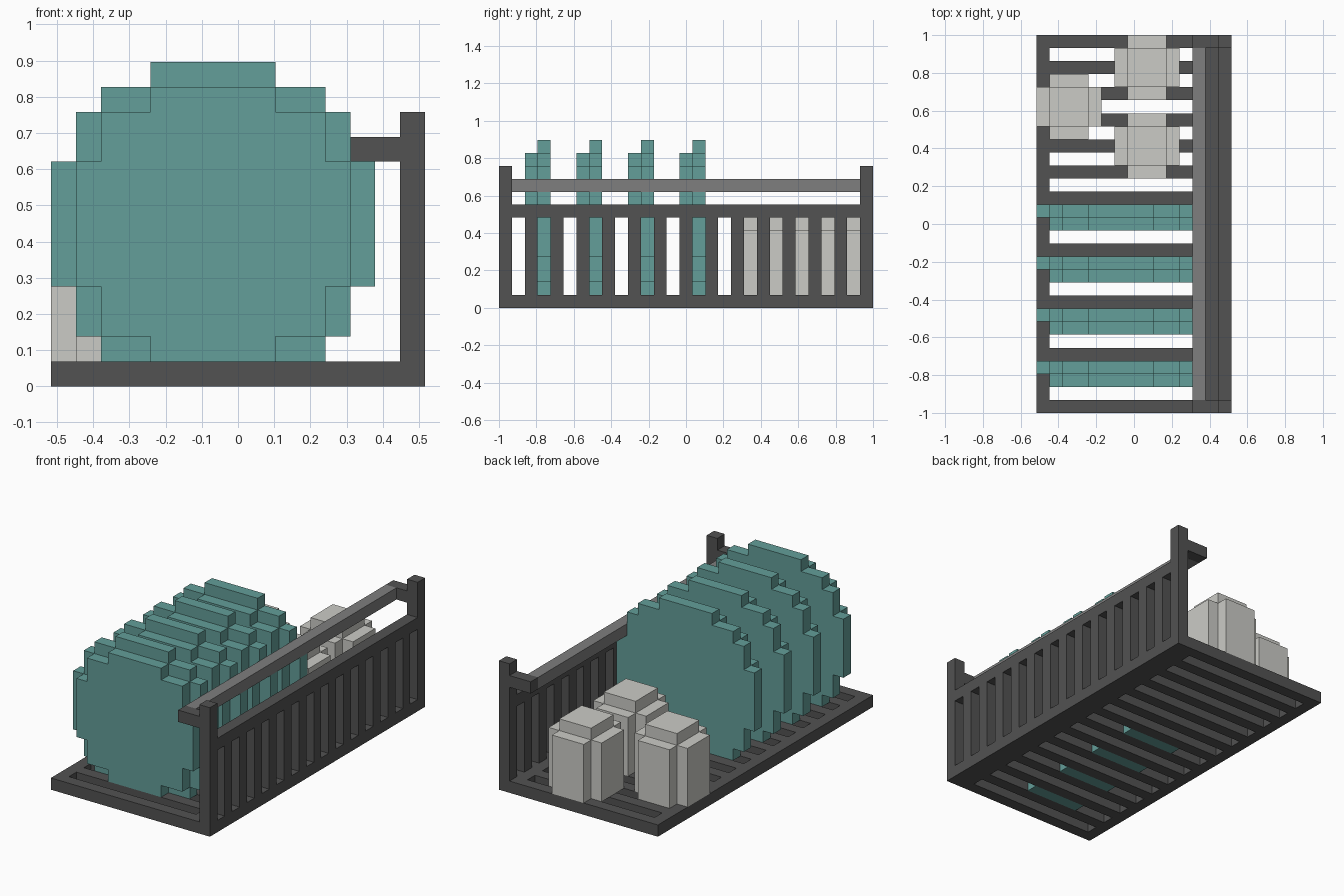
import bpy, bmesh

if "Cube" in bpy.data.objects:
    bpy.data.objects.remove(bpy.data.objects["Cube"])

U = 2 / 29                     # one block of the stepped grid
OX, OY = -7.5, -14.5           # grid origin so the rack is centred


def material(name, rgb):
    m = bpy.data.materials.new(name)
    m.diffuse_color = (*rgb, 1)
    m.use_nodes = True
    m.node_tree.nodes["Principled BSDF"].inputs["Base Color"].default_value = m.diffuse_color
    return m


DARK = material("dark grey metal", (0.084, 0.084, 0.084))
GREY = material("mid grey metal", (0.21, 0.21, 0.21))
TEAL = material("teal ceramic", (0.126, 0.342, 0.319))
PALE = material("pale cup", (0.60, 0.60, 0.565))


def finish(bm, name, mat):
    bmesh.ops.recalc_face_normals(bm, faces=bm.faces)
    for v in bm.verts:
        v.co = ((v.co.x + OX) * U, (v.co.y + OY) * U, v.co.z * U)
    me = bpy.data.meshes.new(name)
    bm.to_mesh(me)
    bm.free()
    me.materials.append(mat)
    ob = bpy.data.objects.new(name, me)
    bpy.context.collection.objects.link(ob)


def add_box(bm, x0, x1, y0, y1, z0, z1):
    vs = bmesh.ops.create_cube(bm, size=1)["verts"]
    for v in vs:
        v.co = (x1 if v.co.x > 0 else x0, y1 if v.co.y > 0 else y0,
                z1 if v.co.z > 0 else z0)


def boxes(name, mat, items):
    bm = bmesh.new()
    for b in items:
        add_box(bm, *b)
    finish(bm, name, mat)


def stepped_outline(corner):
    """Mirror one quarter of a stepped circle into a full loop."""
    right = corner + [(-a, b) for a, b in reversed(corner)]
    return right + [(-a, -b) for a, b in right]


def add_prism(bm, points, direction):
    """Extrude a loop of 3D points along a direction."""
    f = bm.faces.new([bm.verts.new(p) for p in points])
    new = bmesh.ops.extrude_face_region(bm, geom=[f], use_keep_orig=True)["geom"]
    bmesh.ops.translate(bm, vec=direction,
                        verts=[g for g in new if isinstance(g, bmesh.types.BMVert)])


# Slatted base: side frames plus slats on every second row
boxes("base_frame", DARK, [(0, 1, 0, 29, 0, 1), (13, 15, 0, 29, 0, 1)])
boxes("base_slats", DARK, [(1, 13, y, y + 1, 0, 1) for y in range(0, 29, 2)])

# Side fence: bars, rail and tall corner posts
boxes("fence_bars", DARK, [(14, 15, y, y + 1, 1, 7) for y in range(2, 27, 2)])
boxes("fence_rail", DARK, [(14, 15, 1, 28, 7, 8)])
boxes("corner_posts", DARK, [(14, 15, y, y + 1, 1, 11) for y in (0, 28)])

# Inner hanging rail and its brackets
boxes("rail_brackets", DARK, [(12, 14, y, y + 1, 9, 10) for y in (0, 28)])
boxes("hanging_rail", GREY, [(12, 13, 1, 28, 9, 10)])

# Plates: a smaller foot layer in front of a larger rim layer
RIM = stepped_outline([(6.5, 2.5), (5.5, 2.5), (5.5, 4.5), (4.5, 4.5),
                       (4.5, 5.5), (2.5, 5.5), (2.5, 6.5)])
FOOT = stepped_outline([(5.5, 2.5), (4.5, 2.5), (4.5, 4.5), (2.5, 4.5), (2.5, 5.5)])
for i in range(4):
    bm = bmesh.new()
    for outline, y in ((FOOT, 2 + 4 * i), (RIM, 3 + 4 * i)):
        add_prism(bm, [(6.5 + a, y, 6.5 + b) for a, b in outline], (0, 1, 0))
    finish(bm, f"plate_{i + 1}", TEAL)

# Upturned cups: notched body with a square foot on top
CUP = stepped_outline([(2.5, 1.5), (1.5, 1.5), (1.5, 2.5)])
for i, (cx, cy) in enumerate([(8.5, 26.5), (8.5, 20.5), (2.5, 23.5)]):
    bm = bmesh.new()
    add_prism(bm, [(cx + a, cy + b, 1) for a, b in CUP], (0, 0, 5))
    add_box(bm, cx - 1.5, cx + 1.5, cy - 1.5, cy + 1.5, 6, 7)
    finish(bm, f"cup_{i + 1}", PALE)
